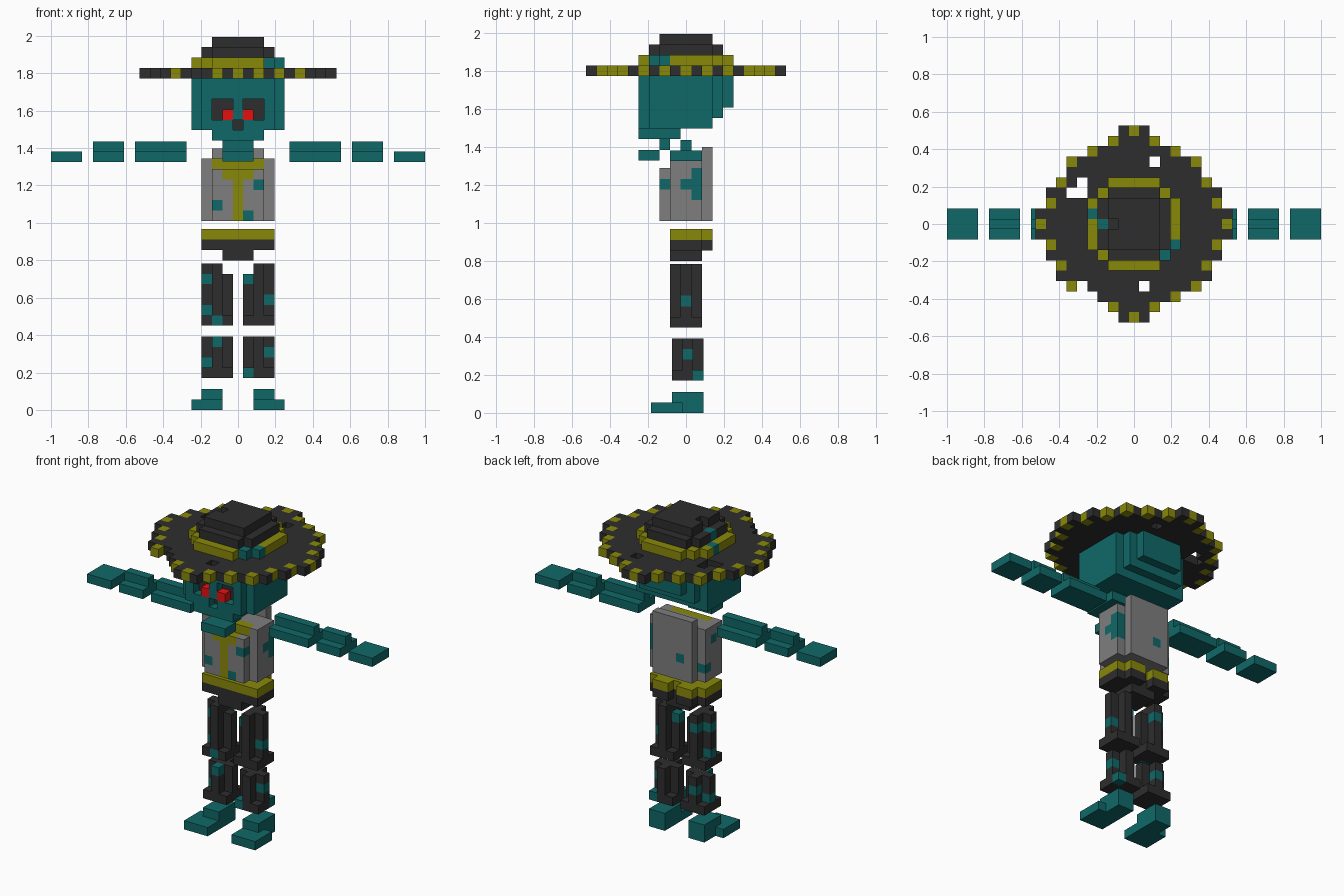
import bpy

if "Cube" in bpy.data.objects:
    bpy.data.objects.remove(bpy.data.objects["Cube"])

S = 0.0555  # size of one block

COLOURS = {
    "teal": (0.005, 0.14, 0.14),
    "charcoal": (0.027, 0.027, 0.027),
    "olive_yellow": (0.25, 0.25, 0.003),
    "shirt_grey": (0.21, 0.21, 0.21),
    "eye_red": (0.80, 0.005, 0.005),
}
TEAL, DARK, YELLOW, GREY, RED = COLOURS
MATS = {}
for mat_name, rgb in COLOURS.items():
    m = bpy.data.materials.new(mat_name)
    m.diffuse_color = (*rgb, 1)
    m.use_nodes = True
    m.node_tree.nodes["Principled BSDF"].inputs["Base Color"].default_value = m.diffuse_color
    MATS[mat_name] = m

# outward normal and the four corners (in half blocks) of each block side
SIDES = []
for axis in range(3):
    for sign in (-1, 1):
        n = [0, 0, 0]
        n[axis] = sign
        ring = []
        for a, b in ((-1, -1), (1, -1), (1, 1), (-1, 1))[::sign]:
            c = [0, 0, 0]
            c[axis], c[(axis + 1) % 3], c[(axis + 2) % 3] = sign, a, b
            ring.append(tuple(c))
        SIDES.append((tuple(n), ring))


def box(x0, x1, y0, y1, z0, z1, colour):
    """Filled range of blocks, bounds inclusive."""
    return {(x, y, z): colour for x in range(x0, x1 + 1)
            for y in range(y0, y1 + 1) for z in range(z0, z1 + 1)}


def paint(cells, colour, *spots):
    for s in spots:
        if s in cells:
            cells[s] = colour


def build(name, cells, origin):
    """Skin the outside of a set of blocks; origin is the bottom of block 0."""
    verts, faces, cols = {}, [], []
    for (x, y, z), colour in cells.items():
        for n, ring in SIDES:
            if (x + n[0], y + n[1], z + n[2]) in cells:
                continue
            faces.append([verts.setdefault((2 * x + a, 2 * y + b, 2 * z + 1 + c), len(verts))
                          for a, b, c in ring])
            cols.append(colour)
    me = bpy.data.meshes.new(name)
    me.from_pydata([[o + v * S / 2 for o, v in zip(origin, p)] for p in verts], [], faces)
    used = sorted(set(cols))
    for c in used:
        me.materials.append(MATS[c])
    for poly, c in zip(me.polygons, cols):
        poly.material_index = used.index(c)
    ob = bpy.data.objects.new(name, me)
    bpy.context.collection.objects.link(ob)
    return ob


# Hat brim: stepped disc with yellow studs and a few holes
half_width = [9, 9, 8, 8, 7, 6, 6, 4, 2, 1]
brim = {}
for y in range(-9, 10):
    w = half_width[abs(y)]
    if y == -5:
        w = 7
    brim.update(box(-w, w, y, y, 0, 0, DARK))
for hole in ((2, 6), (1, -6), (-5, 4), (-5, 3), (-6, 3), (-5, -6), (-4, -7)):
    brim.pop((*hole, 0), None)
for a, b in ((0, 9), (2, 8), (4, 7), (6, 6), (7, 4), (8, 2), (9, 0)):
    for sx in (-1, 1):
        for sy in (-1, 1):
            paint(brim, YELLOW, (sx * a, sy * b, 0))

# Hat crown: yellow band, then two stepped dark tiers
hat = dict(brim)
band = {c: YELLOW for c in box(-4, 4, -4, 4, 1, 1, YELLOW) if abs(c[0]) + abs(c[1]) <= 6}
paint(band, TEAL, (4, -2, 1), (3, -2, 1), (3, -3, 1), (2, -3, 1), (-4, 1, 1))
hat.update(band)
hat.update({c: DARK for c in box(-3, 3, -3, 3, 2, 2, DARK) if abs(c[0]) + abs(c[1]) <= 5})
paint(hat, TEAL, (-3, 0, 2))
hat.update(box(-2, 2, -2, 2, 3, 3, DARK))
del hat[(-2, 0, 3)]
build("hat", hat, (0, 0, 1.7725))

# Head: rounded block skull, stepped up at the back
head = {}
for c in box(-4, 4, -4, 4, 1, 5, TEAL):
    x, y, z = c
    if abs(x) + abs(y) <= (7 if y < 0 else 6) and z >= max(1, y - 1):
        head[c] = TEAL
head.update(box(-2, 2, -4, -1, 0, 0, TEAL))
for s in (-1, 1):  # sunken eye sockets with glowing pupils
    for x in (1, 2):
        for z in (2, 3):
            del head[(s * x, -4, z)]
            head[(s * x, -3, z)] = DARK
    head[(s, -4, 2)] = RED
del head[(0, -4, 1)]  # nose hole
head[(0, -3, 1)] = DARK
build("head", head, (0, 0, 1.44))

# Lower jaw
jaw = box(-1, 1, -4, -3, 0, 0, TEAL)
jaw.update(box(-1, 1, -2, -2, 1, 1, TEAL))
build("jaw", jaw, (0, 0, 1.329))

# Torso: shirt with yellow collar and front stripe, torn patches
torso = box(-3, 3, -1, 1, 0, 5, GREY)
torso.update(box(-2, 2, -2, -2, 0, 4, GREY))
torso.update(box(-2, 2, 2, 2, 0, 6, GREY))
torso.update(box(-1, 1, -2, -2, 4, 4, YELLOW))
torso.update(box(0, 0, -2, -2, 0, 4, YELLOW))
torso.update(box(-2, 2, -1, -1, 5, 5, YELLOW))
paint(torso, TEAL, (2, -2, 3), (-2, -2, 1), (1, -2, 0), (3, 0, 3), (3, 1, 2), (3, 1, 3),
      (3, 1, 4), (-3, 0, 4), (-3, 1, 1), (-1, 2, 2))
build("torso", torso, (0, 0, 1.01))

# Hips with yellow belt
hips = box(-1, 1, -1, 1, 0, 0, DARK)
for z, colour in ((1, DARK), (2, YELLOW)):
    hips.update(box(-3, 3, -1, 1, z, z, colour))
    for x in (-2, 1):
        hips.update(box(x, x + 1, 2, 2, z, z, colour))
build("hips", hips, (0, 0, 0.80))


def leg_part(height, side):
    """Cross-shaped column on a square cuff."""
    cells = box(1, 3, -1, 1, 0, 0, DARK)
    cells.update(box(2, 2, -1, 1, 1, height - 1, DARK))
    cells.update(box(1, 3, 0, 0, 1, height - 1, DARK))
    if height > 5:
        del cells[(1, 0, height - 1)]
    return {(x * side, y, z): c for (x, y, z), c in cells.items()}


for side, label in ((1, "right"), (-1, "left")):
    # Legs with torn patches
    thigh = leg_part(6, side)
    shin = leg_part(4, side)
    if side == 1:
        paint(thigh, TEAL, (1, 0, 4), (3, 0, 2))
        paint(shin, TEAL, (3, 0, 2), (1, -1, 0), (3, 1, 0))
    else:
        paint(thigh, TEAL, (-3, 0, 4), (-3, 0, 1), (-2, -1, 0), (-2, 1, 4))
        paint(shin, TEAL, (-2, -1, 3), (-3, 0, 1), (-2, 1, 2))
    build(label + "_thigh", thigh, (0, 0, 0.45))
    build(label + "_shin", shin, (0, 0.01, 0.17))

    # Foot with toes turned outward
    foot = box(2, 3, -3, 1, 0, 0, TEAL)
    foot.update(box(4, 4, -3, -1, 0, 0, TEAL))
    foot.update(box(2, 3, -1, 1, 1, 1, TEAL))
    foot = {(x * side, y, z): c for (x, y, z), c in foot.items()}
    build(label + "_foot", foot, (0, 0.01, 0))

    # Arm held straight out: upper arm, forearm, hand
    for part, centre, n, ridge in (("upper_arm", 0.413, 2, True),
                                   ("forearm", 0.692, 1, True), ("hand", 0.917, 1, False)):
        arm = box(-n, n, -1, 1, 0, 0, TEAL)
        if ridge:
            arm.update(box(-n, n, 0, 0, 1, 1, TEAL))
        build(label + "_" + part, arm, (centre * side, 0, 1.325))
